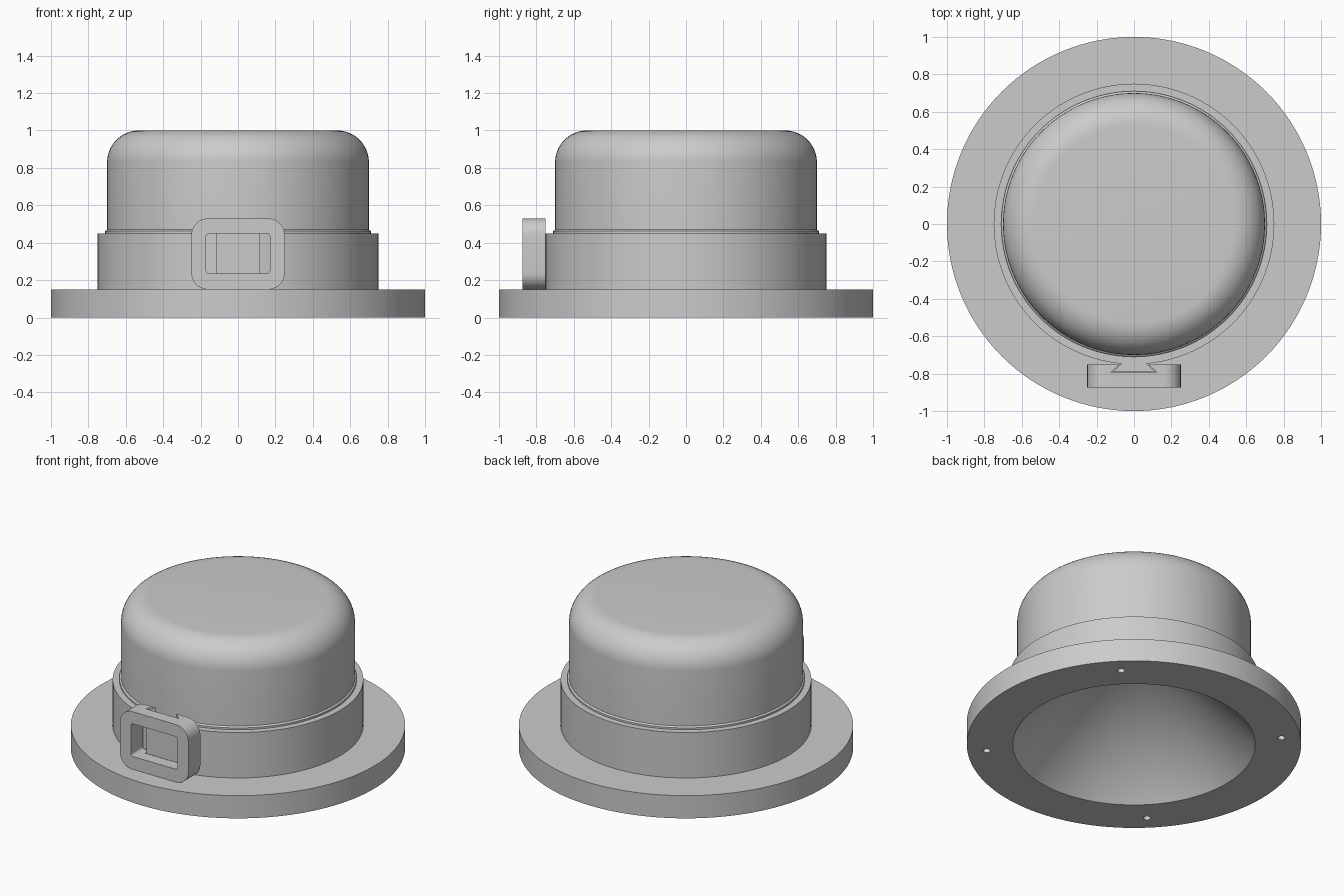
import bpy, bmesh
from math import sin, cos, pi, radians

if "Cube" in bpy.data.objects:
    bpy.data.objects.remove(bpy.data.objects["Cube"])


def finish(name, bm):
    bmesh.ops.remove_doubles(bm, verts=bm.verts, dist=1e-5)
    bmesh.ops.recalc_face_normals(bm, faces=bm.faces)
    mesh = bpy.data.meshes.new(name)
    bm.to_mesh(mesh)
    bm.free()
    ob = bpy.data.objects.new(name, mesh)
    bpy.context.collection.objects.link(ob)
    return ob


def lathe(name, profile, steps=128):
    bm = bmesh.new()
    vs = [bm.verts.new((r, 0, z)) for r, z in profile]
    es = [bm.edges.new(p) for p in zip(vs, vs[1:])]
    bmesh.ops.spin(bm, geom=vs + es, cent=(0, 0, 0), axis=(0, 0, 1),
                   angle=2 * pi, steps=steps)
    return finish(name, bm)


def prism(name, points, vector):
    bm = bmesh.new()
    face = bm.faces.new([bm.verts.new(p) for p in points])
    ext = bmesh.ops.extrude_face_region(bm, geom=[face], use_keep_orig=True)
    moved = [g for g in ext["geom"] if isinstance(g, bmesh.types.BMVert)]
    bmesh.ops.translate(bm, verts=moved, vec=vector)
    return finish(name, bm)


def rounded_plate(name, half_w, z0, z1, rad, y0, y1, steps=10):
    pts = []
    corners = [(half_w - rad, z1 - rad), (rad - half_w, z1 - rad),
               (rad - half_w, z0 + rad), (half_w - rad, z0 + rad)]
    for i, (cx, cz) in enumerate(corners):
        for k in range(steps + 1):
            a = pi / 2 * (i + k / steps)
            pts.append((cx + rad * cos(a), y0, cz + rad * sin(a)))
    return prism(name, pts, (0, y1 - y0, 0))


def dovetail(name, front_w, back_w, y_front, y_neck, y_back, z0, z1):
    half = [(front_w, y_front), (back_w, y_neck), (back_w, y_back)]
    pts = half + [(-x, y) for x, y in reversed(half)]
    return prism(name, [(x, y, z0) for x, y in pts], (0, 0, z1 - z0))


def cut(target, cutter):
    cutter.hide_render = True
    mod = target.modifiers.new("cut", 'BOOLEAN')
    mod.operation = 'DIFFERENCE'
    mod.solver = 'EXACT'
    mod.object = cutter
    bpy.context.view_layer.objects.active = target
    bpy.ops.object.modifier_apply(modifier=mod.name)
    bpy.data.objects.remove(cutter)


# Hat body: conical cavity, brim, band, small bead and rounded crown
profile = [(0, 0.8), (0.725, 0), (1, 0), (1, 0.15), (0.75, 0.15), (0.75, 0.45),
           (0.71, 0.45), (0.71, 0.462), (0.70, 0.47)]
profile += [(0.53 + 0.17 * cos(a), 0.83 + 0.17 * sin(a))
            for a in (pi / 2 * k / 12 for k in range(13))]
profile.append((0, 1))
hat = lathe("hat_body", profile)

# Four small blind holes under the brim
for i in range(4):
    a = radians(45 + 90 * i)
    bm = bmesh.new()
    bmesh.ops.create_cone(bm, cap_ends=True, segments=24, radius1=0.022,
                          radius2=0.022, depth=0.2)
    bmesh.ops.translate(bm, verts=bm.verts,
                        vec=(0.885 * cos(a), 0.885 * sin(a), 0))
    cut(hat, finish("hole_cutter", bm))

# Buckle frame with a window and a dovetail slot in its back
buckle = rounded_plate("buckle", 0.25, 0.15, 0.53, 0.09, -0.875, -0.75)
cut(buckle, rounded_plate("window_cutter", 0.17, 0.235, 0.45, 0.015, -1, -0.6, 4))
cut(buckle, dovetail("slot_cutter", 0.125, 0.075, -0.795, -0.75, -0.70, 0.1, 0.6))

# Dovetail tab that holds the buckle on the band
tab = dovetail("buckle_tab", 0.115, 0.068, -0.788, -0.748, -0.73, 0.15, 0.45)

# Smooth shading with sharp edges
bpy.ops.object.select_all(action='DESELECT')
for ob in (hat, buckle, tab):
    ob.select_set(True)
bpy.context.view_layer.objects.active = hat
bpy.ops.object.shade_smooth_by_angle(angle=radians(30))
